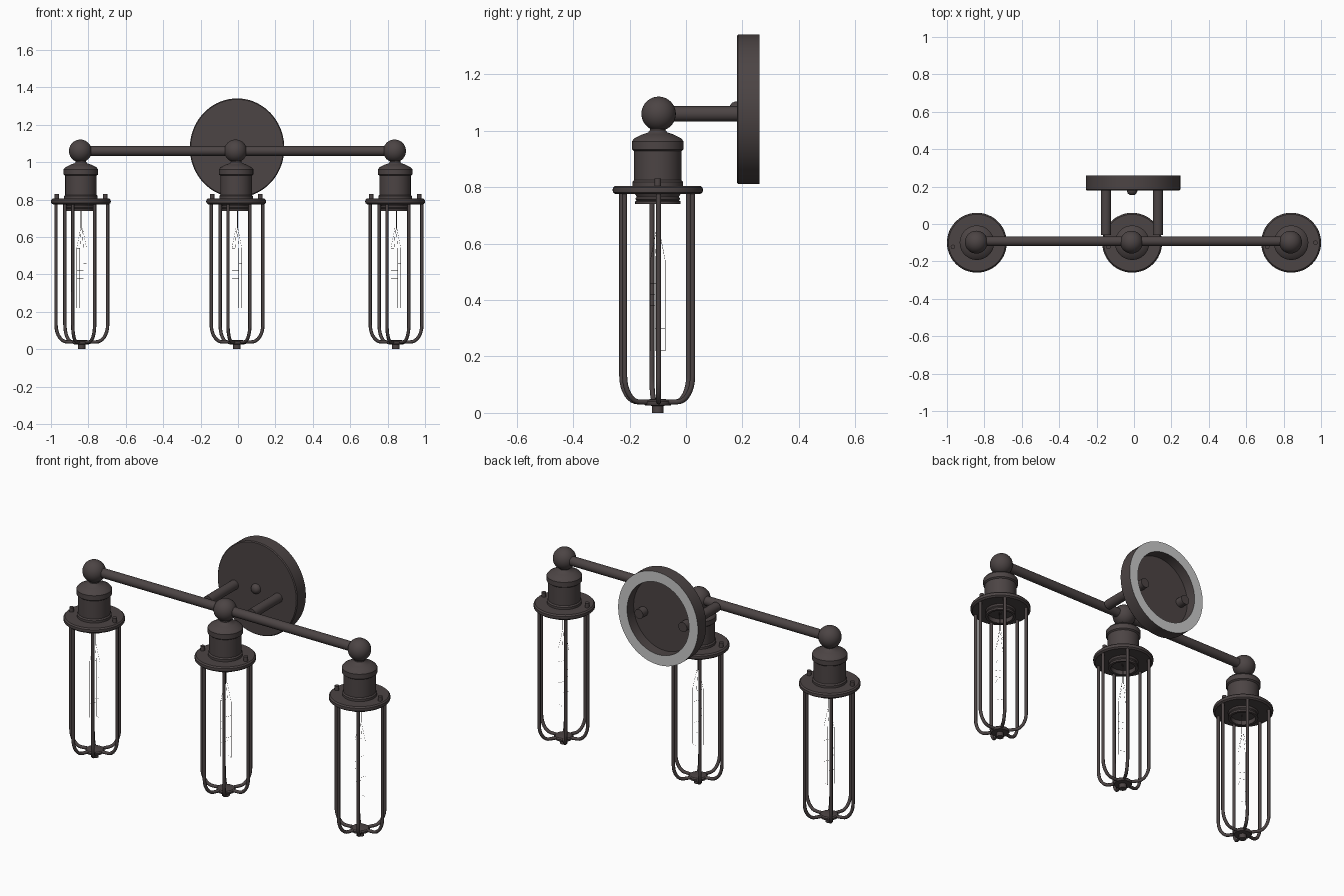
import bpy, bmesh, math
from mathutils import Vector

if "Cube" in bpy.data.objects:
    bpy.data.objects.remove(bpy.data.objects["Cube"])


def material(name, rgb):
    m = bpy.data.materials.new(name)
    m.diffuse_color = (*rgb, 1)
    m.use_nodes = True
    m.node_tree.nodes["Principled BSDF"].inputs["Base Color"].default_value = m.diffuse_color
    return m


BRONZE = material("dark bronze", (0.072, 0.058, 0.058))
GREY = material("grey backing", (0.58, 0.58, 0.58))


def finish(obj, mat=BRONZE, angle=35):
    obj.data.materials.append(mat)
    bpy.ops.object.select_all(action='DESELECT')
    obj.select_set(True)
    bpy.context.view_layer.objects.active = obj
    bpy.ops.object.shade_smooth_by_angle(angle=math.radians(angle))
    return obj


def lathe(name, profile, loc, segs=48, rot=(0, 0, 0), scale=(1, 1, 1)):
    """Spin an (r, z) profile around the z axis."""
    bm = bmesh.new()
    vs = [bm.verts.new((r, 0, z)) for r, z in profile]
    es = [bm.edges.new(p) for p in zip(vs, vs[1:])]
    bmesh.ops.spin(bm, geom=vs + es, axis=(0, 0, 1), cent=(0, 0, 0),
                   angle=2 * math.pi, steps=segs, use_duplicate=False)
    bmesh.ops.remove_doubles(bm, verts=bm.verts, dist=1e-5)
    bmesh.ops.recalc_face_normals(bm, faces=bm.faces)
    me = bpy.data.meshes.new(name)
    bm.to_mesh(me)
    bm.free()
    obj = bpy.data.objects.new(name, me)
    bpy.context.collection.objects.link(obj)
    obj.location, obj.rotation_euler, obj.scale = loc, rot, scale
    return finish(obj)


def rod(name, a, b, r, segs=24):
    a, b = Vector(a), Vector(b)
    bpy.ops.mesh.primitive_cylinder_add(vertices=segs, radius=r, depth=(b - a).length,
                                        location=(a + b) / 2)
    obj = bpy.context.object
    obj.name = name
    obj.rotation_euler = (b - a).to_track_quat('Z', 'Y').to_euler()
    return finish(obj)


def ball(name, loc, r):
    bpy.ops.mesh.primitive_uv_sphere_add(segments=32, ring_count=20, radius=r, location=loc)
    obj = bpy.context.object
    obj.name = name
    return finish(obj)


def wires(name, paths, r, loc, res=2):
    """Round wires swept along several point paths, as one mesh."""
    cu = bpy.data.curves.new(name, 'CURVE')
    cu.dimensions = '3D'
    cu.bevel_depth, cu.bevel_resolution, cu.use_fill_caps = r, res, True
    for path in paths:
        sp = cu.splines.new('POLY')
        sp.points.add(len(path) - 1)
        for p, co in zip(sp.points, path):
            p.co = (*co, 1)
    tmp = bpy.data.objects.new(name, cu)
    bpy.context.collection.objects.link(tmp)
    bpy.context.view_layer.update()
    me = bpy.data.meshes.new_from_object(tmp.evaluated_get(bpy.context.evaluated_depsgraph_get()))
    bpy.data.objects.remove(tmp)
    obj = bpy.data.objects.new(name, me)
    bpy.context.collection.objects.link(obj)
    obj.location = loc
    me.materials.clear()
    return finish(obj, angle=50)


def polar(r, deg, z):
    a = math.radians(deg)
    return (r * math.cos(a), r * math.sin(a), z)


Y, BAR_Z = -0.10, 1.06

# socket, from the recessed threaded underside up over the flange to the neck
SOCKET = [(0, .765), (.066, .765), (.066, .74), (.08, .74), (.08, .75), (.075, .753),
          (.08, .758), (.075, .766), (.08, .775), (.15, .775), (.159, .782), (.16, .79),
          (.159, .798), (.152, .805), (.09, .805), (.09, .818), (.084, .825), (.084, .928),
          (.092, .934), (.092, .962), (.083, .973), (.055, .987), (.034, .994),
          (.028, 1.002), (.028, 1.03)]
# hub and nut at the foot of the cage
HUB = [(0, 0), (.02, 0), (.02, .025), (.046, .027), (.05, .033), (.05, .04),
       (.044, .046), (.02, .05), (0, .05)]

# cage wires: straight down, then curving in to the hub; the left half sits turned by 10 degrees
side = [(.139, .785), (.139, .13)]
side += [(.079 + .06 * math.cos(t), .13 - .091 * math.sin(t))
         for t in (math.pi / 2 * k / 8 for k in range(1, 9))] + [(.02, .038)]
CAGE = [[polar(r, a, z) for r, z in side] for a in (0, 60, -60, 130, 190, 250)]

# hair-thin filament: legs around a small circle, drawn together at the top, with cross ties
legs = [20, 110, 200, 290]
FILAMENT = [[polar(.005, a, .77), polar(.005, a, .65), polar(.028, a, .54), polar(.028, a, .22)]
            for a in legs]
FILAMENT += [[polar(.028, a, z), polar(.028, a + 90, z)]
             for a, z in zip(legs * 2, (.22, .30, .38, .46, .22, .54, .42, .34))]

for label, x in (("left", -.84), ("middle", -.01), ("right", .84)):
    at = (x + .004, Y, 0)
    lathe(label + "_socket", SOCKET, (x, Y, 0))
    lathe(label + "_cage_hub", HUB, at, 24)
    wires(label + "_cage", CAGE, .009, (x + .004, Y + .003, 0))
    wires(label + "_filament", FILAMENT, .0006, at, 0)
    ball(label + "_ball_joint", (x - .003, Y + .003, BAR_Z), .061)
    for a in (0, 190):
        foot = Vector(polar(.13, a, .78)) + Vector((x, Y, 0))
        rod(label + "_flange_screw", foot, foot + Vector((0, 0, .05)), .012, 16)

# crossbar and the two arms that reach back to the wall plate
rod("crossbar", (-.84, Y + .008, BAR_Z), (.84, Y + .008, BAR_Z), .026)
for x in (-.15, .128):
    rod("wall_arm", (x, -.06, BAR_Z), (x, .245, BAR_Z), .027)

# round wall plate, a pan open to the back; its axis points along +y
PLATE = [(0, .18), (.260, .18), (.265, .185), (.265, .26), (.206, .26), (.206, .20), (0, .20)]
plate = lathe("wall_plate", PLATE, (-.005, 0, 1.076), 72, (-math.pi / 2, 0, 0), (.953, 1.0, 1))
plate.data.materials.append(GREY)
for f in plate.data.polygons:           # grey backing on the rear rim
    if f.normal.z > .9 and f.center.z > .255:
        f.material_index = 1

# domed knob in the middle of the plate
KNOB = [(0, .154), (.014, .156), (.023, .163), (.028, .175), (.028, .185)]
lathe("plate_knob", KNOB, (-.01, 0, 1.076), 24, (-math.pi / 2, 0, 0))
